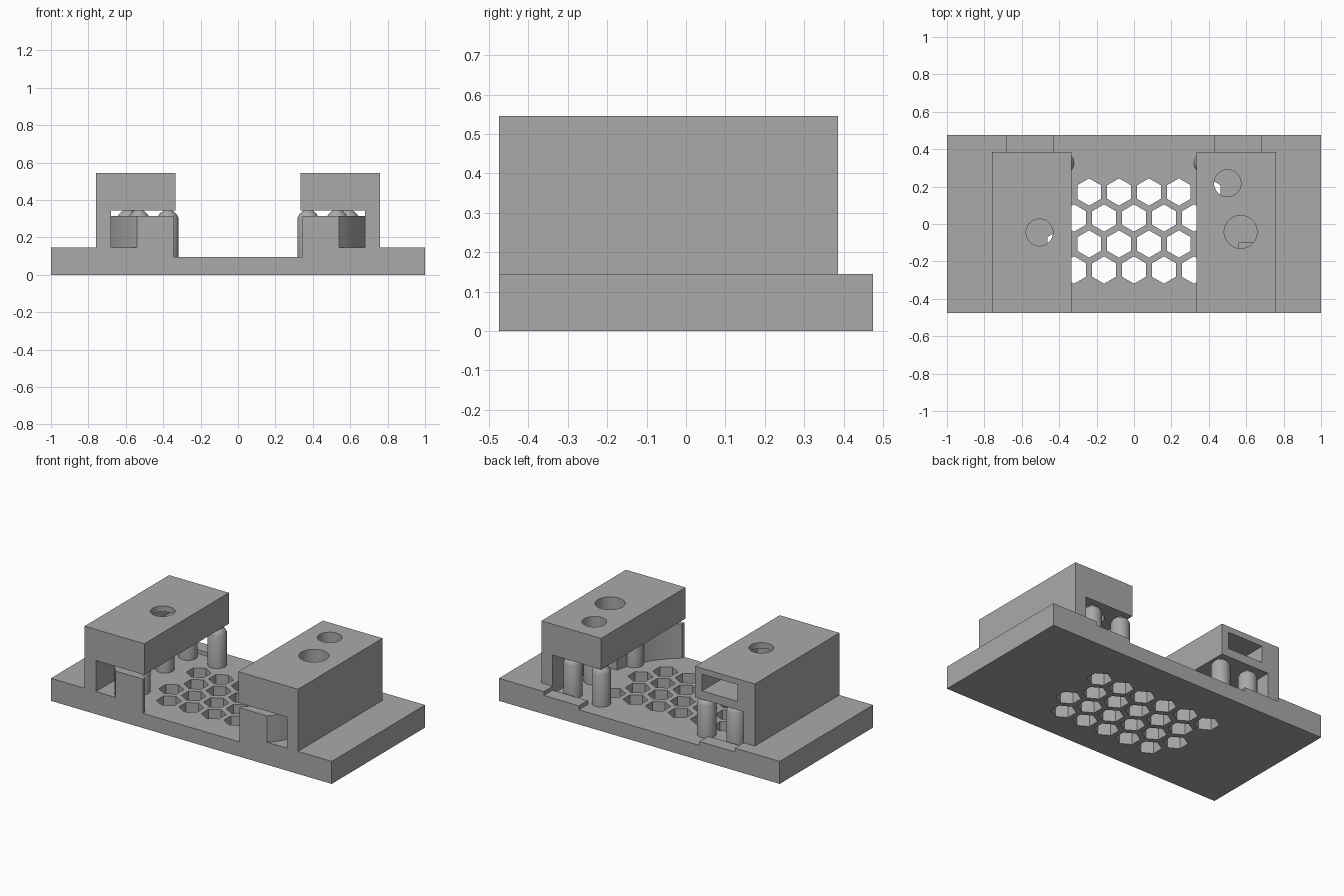
import bpy
import bmesh
import math

if "Cube" in bpy.data.objects:
    bpy.data.objects.remove(bpy.data.objects["Cube"], do_unlink=True)

grey = bpy.data.materials.new("plain grey")
grey.use_nodes = True
grey.diffuse_color = (0.4, 0.4, 0.4, 1)
grey.node_tree.nodes["Principled BSDF"].inputs["Base Color"].default_value = (0.4, 0.4, 0.4, 1)


def finish(name, bm):
    bmesh.ops.recalc_face_normals(bm, faces=bm.faces)
    mesh = bpy.data.meshes.new(name)
    bm.to_mesh(mesh)
    bm.free()
    mesh.materials.append(grey)
    ob = bpy.data.objects.new(name, mesh)
    bpy.context.collection.objects.link(ob)
    return ob


def box(name, x0, x1, y0, y1, z0, z1):
    bm = bmesh.new()
    bmesh.ops.create_cube(bm, size=1)
    for v in bm.verts:
        v.co = ((x0 + x1) / 2 + v.co.x * (x1 - x0),
                (y0 + y1) / 2 + v.co.y * (y1 - y0),
                (z0 + z1) / 2 + v.co.z * (z1 - z0))
    return finish(name, bm)


def sided_box(name, side, x0, x1, *rest):
    a, b = sorted((side * x0, side * x1))
    return box(name, a, b, *rest)


def prism(name, x, y, r, z0, z1, sides=48, turn=0.0):
    """Upright prism or cylinder."""
    bm = bmesh.new()
    angles = [turn + 2 * math.pi * i / sides for i in range(sides)]
    ring = [bm.verts.new((x + r * math.cos(a), y + r * math.sin(a), z0)) for a in angles]
    face = bm.faces.new(ring)
    new = bmesh.ops.extrude_face_region(bm, geom=[face])["geom"]
    for v in new:
        if isinstance(v, bmesh.types.BMVert):
            v.co.z = z1
    return finish(name, bm)


def boolean(ob, other, operation="DIFFERENCE"):
    mod = ob.modifiers.new(operation.lower(), "BOOLEAN")
    mod.object = other
    mod.operation = operation
    mod.solver = "EXACT"
    bpy.context.view_layer.objects.active = ob
    bpy.ops.object.modifier_apply(modifier=mod.name)
    bpy.data.objects.remove(other, do_unlink=True)


def smooth(ob):
    bpy.ops.object.select_all(action="DESELECT")
    ob.select_set(True)
    bpy.context.view_layer.objects.active = ob
    bpy.ops.object.shade_smooth_by_angle(angle=math.radians(30))


FLOOR = 0.095
TOP = 0.145
FRONT, BACK = -0.475, 0.475

# Base plate with a lowered middle, round pocket and two rear channels
base = box("base_plate", -1, 1, FRONT, BACK, 0, TOP)
boolean(base, box("cut_middle", -0.345, 0.345, -0.6, 0.6, FLOOR, 0.3))
boolean(base, box("cut_rear", -0.43, 0.43, 0.1, 0.6, FLOOR, 0.3))
boolean(base, box("cut_pocket", -0.68, 0.68, -0.1, 0.385, FLOOR, 0.3))
pocket = prism("cut_round", 0, 0, 0.57, FLOOR, 0.3, 96)
boolean(base, pocket)
for s in (-1, 1):
    boolean(base, sided_box("cut_channel", s, 0.43, 0.68, 0.38, 0.6, 0.12, 0.3))

# Hexagonal vent holes in staggered rows
for row in range(4):
    count = 6 - row % 2
    for i in range(count):
        x = (i - (count - 1) / 2) * 0.16
        boolean(base, prism("cut_hex", x, 0.171 - row * 0.139, 0.073, -0.1, 0.3, 6, math.pi / 6))
smooth(base)

for s, side in ((-1, "right"), (1, "left")):
    # Housing: thick roof and outer wall
    house = sided_box(side + "_housing", s, 0.335, 0.76, FRONT, 0.385, TOP, 0.545)
    boolean(house, sided_box("cut_under", s, 0.2, 0.68, -0.6, 0.6, 0.0, 0.345))
    if s < 0:
        boolean(house, box("cut_slot", -0.635, -0.385, -0.17, 0.6, 0.40, 0.507))
        holes = [(-0.505, -0.045, 0.072)]
    else:
        holes = [(0.5, 0.218, 0.072), (0.57, -0.042, 0.088)]
    for x, y, r in holes:
        boolean(house, prism("cut_hole", x, y, r, 0.2, 0.7))
    smooth(house)

    # Curved retaining wall at the front
    wall = prism(side + "_curved_wall", 0, 0, 0.72, FLOOR, 0.315, 128)
    boolean(wall, sided_box("wall_bounds", s, 0.345, 0.68, FRONT, -0.1, 0, 0.5), "INTERSECT")
    boolean(wall, prism("cut_inner", 0, 0, 0.57, 0, 0.5, 96))
    smooth(wall)

    # Pins with tapered tips
    pins = [(0.375, 0.325), (0.58, 0.32), (0.59, 0.1), (0.53, -0.23)]
    for n, (x, y) in enumerate(pins, 1):
        bm = bmesh.new()
        profile = [(0, FLOOR - 0.01), (0.056, FLOOR - 0.01), (0.056, 0.305),
                   (0.046, 0.325), (0.022, 0.345), (0, 0.345)]
        verts = [bm.verts.new((r, 0, z)) for r, z in profile]
        edges = [bm.edges.new(pair) for pair in zip(verts, verts[1:])]
        bmesh.ops.spin(bm, geom=verts + edges, cent=(0, 0, 0), axis=(0, 0, 1),
                       angle=2 * math.pi, steps=32)
        bmesh.ops.remove_doubles(bm, verts=bm.verts, dist=0.0005)
        bmesh.ops.translate(bm, verts=bm.verts, vec=(s * x, y, 0))
        smooth(finish(f"{side}_pin_{n}", bm))
